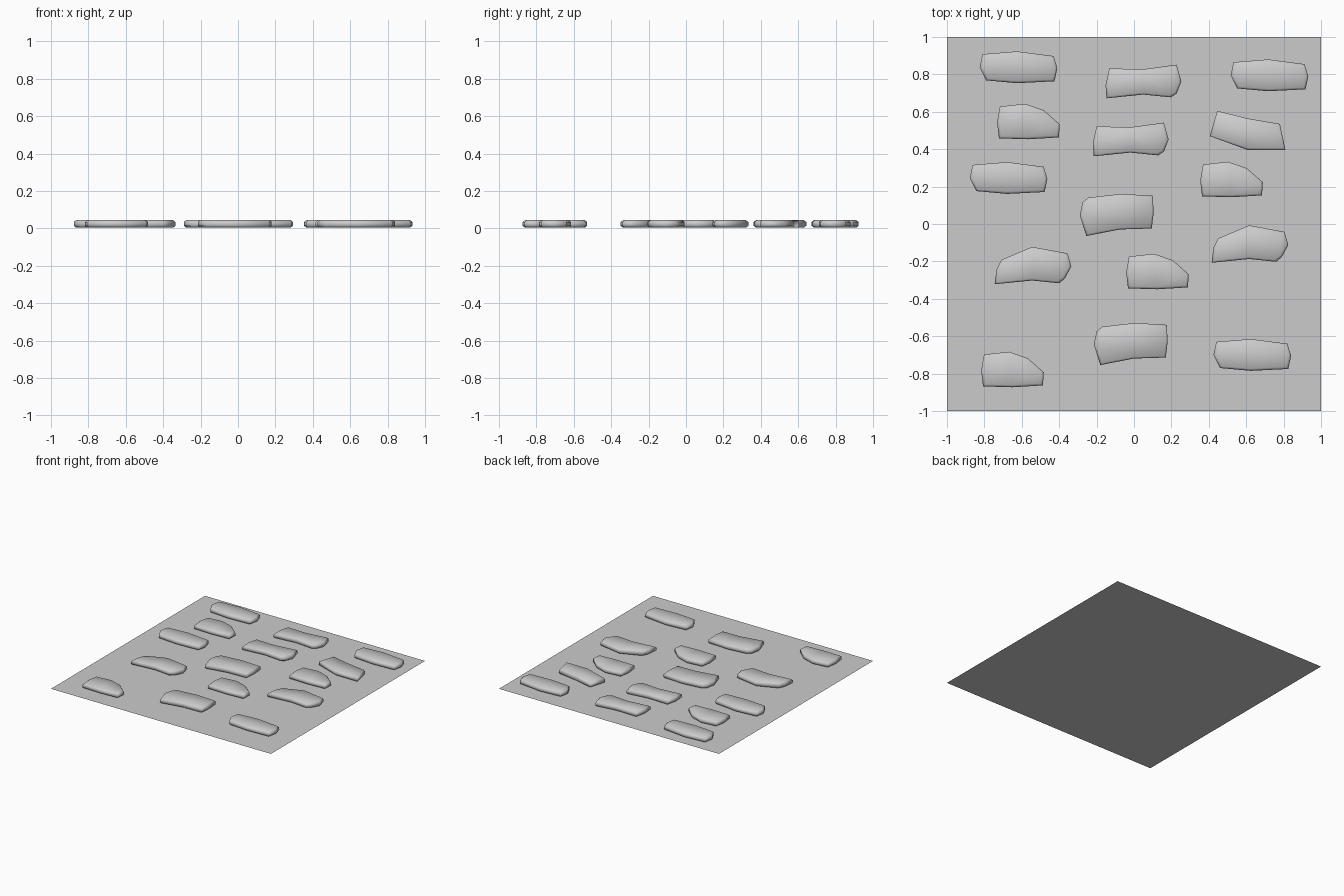
import bpy, bmesh

old = bpy.data.objects.get("Cube")
if old:
    bpy.data.objects.remove(old, do_unlink=True)

# One plain grey for the whole model
grey = bpy.data.materials.new("stone_grey")
grey.use_nodes = True
colour = (0.6, 0.6, 0.6, 1)
grey.diffuse_color = colour
grey.node_tree.nodes["Principled BSDF"].inputs["Base Color"].default_value = colour

# Height and inward shift of each ring, from the base to the top edge
PROFILE = [(0.005, 0.01), (0.014, 0), (0.034, 0), (0.044, 0.012)]


def add_object(name, bm, location=(0, 0, 0)):
    bmesh.ops.recalc_face_normals(bm, faces=bm.faces)
    mesh = bpy.data.meshes.new(name)
    bm.to_mesh(mesh)
    bm.free()
    mesh.materials.append(grey)
    obj = bpy.data.objects.new(name, mesh)
    obj.location = location
    bpy.context.collection.objects.link(obj)
    return obj


def build_stone(name, outline, location):
    """Loft an outline through the rounded profile and cap both ends."""
    bm = bmesh.new()
    half_x = max(abs(x) for x, y in outline)
    half_y = max(abs(y) for x, y in outline)
    rings = []
    for z, inset in PROFILE:
        sx, sy = 1 - inset / half_x, 1 - inset / half_y
        rings.append([bm.verts.new((x * sx, y * sy, z)) for x, y in outline])
    count = len(outline)
    for low, high in zip(rings, rings[1:]):
        for i in range(count):
            j = (i + 1) % count
            bm.faces.new((low[i], low[j], high[j], high[i]))
    caps = [bm.faces.new(rings[0]), bm.faces.new(rings[-1])]
    bmesh.ops.triangulate(bm, faces=caps)
    for face in bm.faces:
        face.smooth = True
    return add_object(name, bm, (*location, 0))


def place_stones(kind, outline, places):
    for number, place in enumerate(places, 1):
        build_stone(f"{kind}_stone_{number}", outline, place)


# Flat ground sheet
bm = bmesh.new()
bmesh.ops.create_grid(bm, x_segments=1, y_segments=1, size=1)
add_object("ground_sheet", bm)

# Long, even stones
place_stones("long", [
    (-.19, .07), (-.005, .085), (.19, .06), (.21, -.005),
    (.195, -.075), (-.005, -.085), (-.17, -.07), (-.205, 0)],
    [(-.62, .838), (.722, .795), (-.673, .246), (.63, -.7)])

# Stones with a dip along the back edge
place_stones("dipped", [
    (-.18, .07), (0, .065), (.18, .09), (.205, 0), (.18, -.065),
    (.15, -.085), (0, -.07), (-.195, -.09), (-.2, -.02)],
    [(.048, .762), (-.02, .452)])

# Stones arched towards the back
place_stones("arched", [
    (-.2, -.1), (-.19, -.02), (-.165, .03), (0, .1), (.19, .065),
    (.21, -.005), (.175, -.07), (.145, -.095), (0, -.08)],
    [(-.545, -.222), (.615, -.107)])

# Broad stones with one low corner
place_stones("broad", [
    (-.215, -.01), (-.2, .06), (-.17, .085), (.005, .105), (.175, .095),
    (.18, .005), (.17, -.08), (0, -.085), (-.18, -.12)],
    [(-.075, .056), (0, -.634)])

# Short stones with a slanted back corner
place_stones("short", [
    (-.165, -.005), (-.15, .08), (-.015, .095), (.085, .06),
    (.17, -.015), (.165, -.085), (0, -.095), (-.155, -.09)],
    [(-.567, .548), (.519, .238), (.123, -.254), (-.652, -.778)])

# Single tilted stone
place_stones("tilted", [
    (-.205, -.035), (-.165, .1), (-.005, .06),
    (.17, .03), (.2, -.11), (0, -.11)],
    [(.61, .505)])
